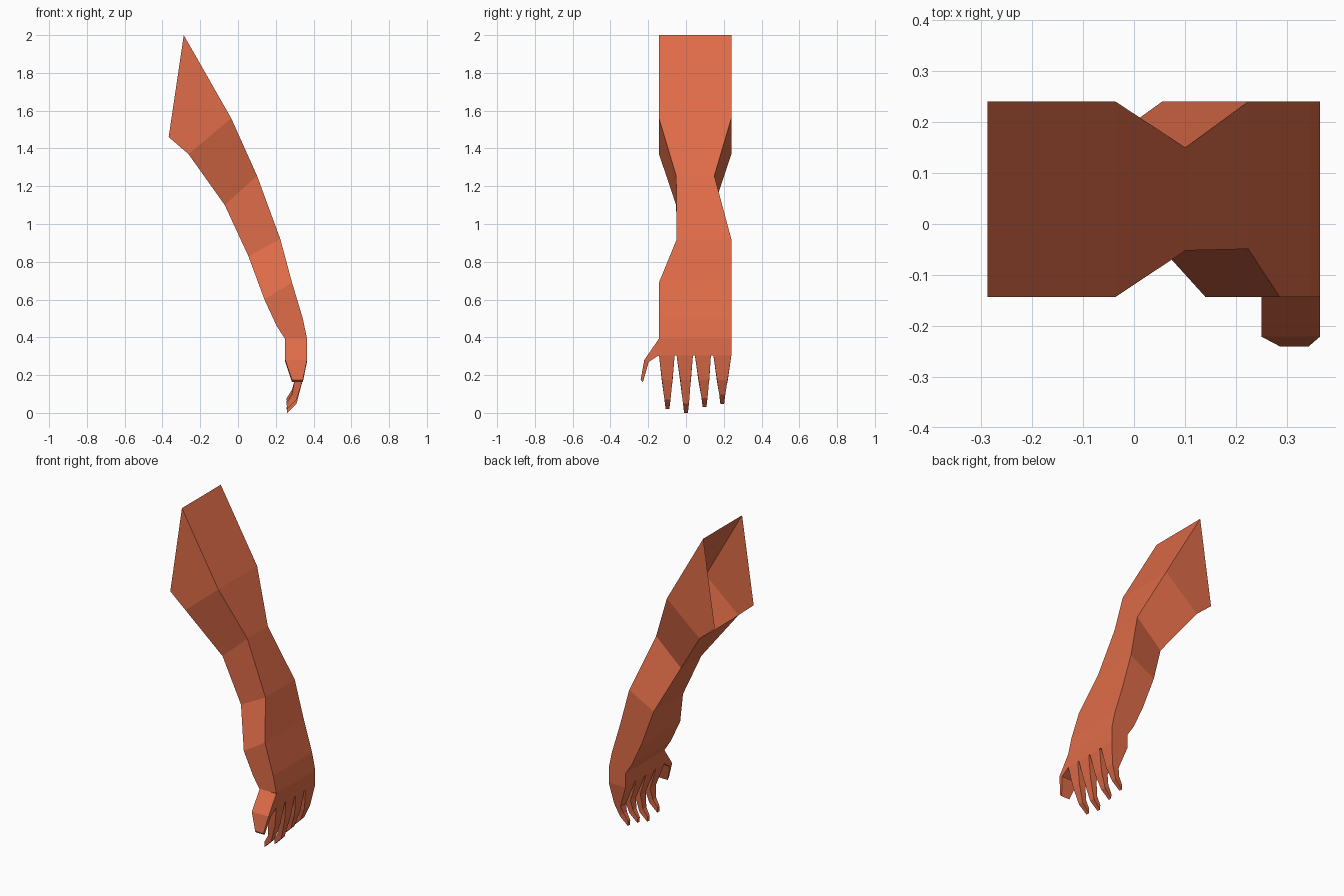
import bpy

if "Cube" in bpy.data.objects:
    bpy.data.objects.remove(bpy.data.objects["Cube"])

skin = bpy.data.materials.new("terracotta")
skin.diffuse_color = (0.74, 0.15, 0.065, 1)
skin.use_nodes = True
skin.node_tree.nodes["Principled BSDF"].inputs["Base Color"].default_value = skin.diffuse_color


def make(name, verts, faces):
    mesh = bpy.data.meshes.new(name)
    mesh.from_pydata(verts, [], faces)
    mesh.materials.append(skin)
    obj = bpy.data.objects.new(name, mesh)
    bpy.context.collection.objects.link(obj)
    return obj


def loft(name, rings, skip=(), cap=False):
    """Join four-cornered rings; skip lists (ring, side) pairs left open."""
    verts = [p for r in rings for p in r]
    faces = []
    for i in range(len(rings) - 1):
        for k in range(4):
            if (i, k) not in skip:
                a, b = 4 * i, 4 * i + 4
                n = (k + 1) % 4
                faces.append((a + k, b + k, b + n, a + n))
    if cap:
        e = 4 * (len(rings) - 1)
        faces.append((e, e + 3, e + 2, e + 1))
    return make(name, verts, faces)


def section(outer, inner, y0, y1):
    (xo, zo), (xi, zi) = outer, inner
    return [(xo, y0, zo), (xo, y1, zo), (xi, y1, zi), (xi, y0, zi)]


# arm and palm: outer edge, inner edge, front y, back y
Y0, Y1 = -0.143, 0.24
KNUCKLE = 0.305
arm = [section(*s) for s in (
    ((-0.287, 2.00), (-0.367, 1.46), Y0, Y1),
    ((-0.036, 1.56), (-0.262, 1.37), Y0, Y1),
    ((0.101, 1.255), (-0.07, 1.10), -0.052, 0.15),
    ((0.224, 0.92), (0.055, 0.83), -0.049, Y1),
    ((0.286, 0.69), (0.14, 0.60), Y0, Y1),
    ((0.343, 0.50), (0.205, 0.46), Y0, Y1),
    ((0.365, 0.395), (0.25, 0.39), Y0, Y1),
    ((0.365, KNUCKLE), (0.25, KNUCKLE), Y0, Y1),
)]
# shoulder end is open on the underside; thumb root opens the palm side
loft("arm", arm, skip={(0, 2), (6, 3)})

# thumb
thumb = []
for x0, x1, upper, lower in (
    (0.25, 0.365, (Y0, 0.393), (Y0, KNUCKLE)),
    (0.25, 0.365, (-0.221, 0.28), (-0.197, 0.27)),
    (0.286, 0.343, (-0.24, 0.175), (-0.228, 0.163)),
):
    thumb.append([(x1, *upper), (x1, *lower), (x0, *lower), (x0, *upper)])
loft("thumb", thumb, cap=True)

# fingers: base front y, base back y, tip y, tip height
fingers = [(Y0, -0.060, -0.098, 0.02), (-0.050, 0.037, 0.0, 0.0),
           (0.047, 0.132, 0.098, 0.03), (0.145, Y1, 0.192, 0.047)]
for i, (a, b, yt, zt) in enumerate(fingers):
    ym = (a + b) / 2 * 0.4 + yt * 0.6
    loft(f"finger_{i + 1}", [
        section((0.365, KNUCKLE), (0.25, KNUCKLE), a, b),
        section((0.343, 0.175), (0.298, 0.165), ym - 0.028, ym + 0.028),
        section((0.31, zt + 0.05), (0.285, zt + 0.075), yt - 0.016, yt + 0.016),
        section((0.26, zt), (0.257, zt + 0.03), yt - 0.01, yt + 0.01),
    ], cap=True)

# webs between the fingers
for i in range(3):
    a, b = fingers[i][1], fingers[i + 1][0]
    ring = section((0.365, KNUCKLE), (0.25, KNUCKLE), a, b)
    make(f"finger_web_{i + 1}", ring, [(0, 3, 2, 1)])
